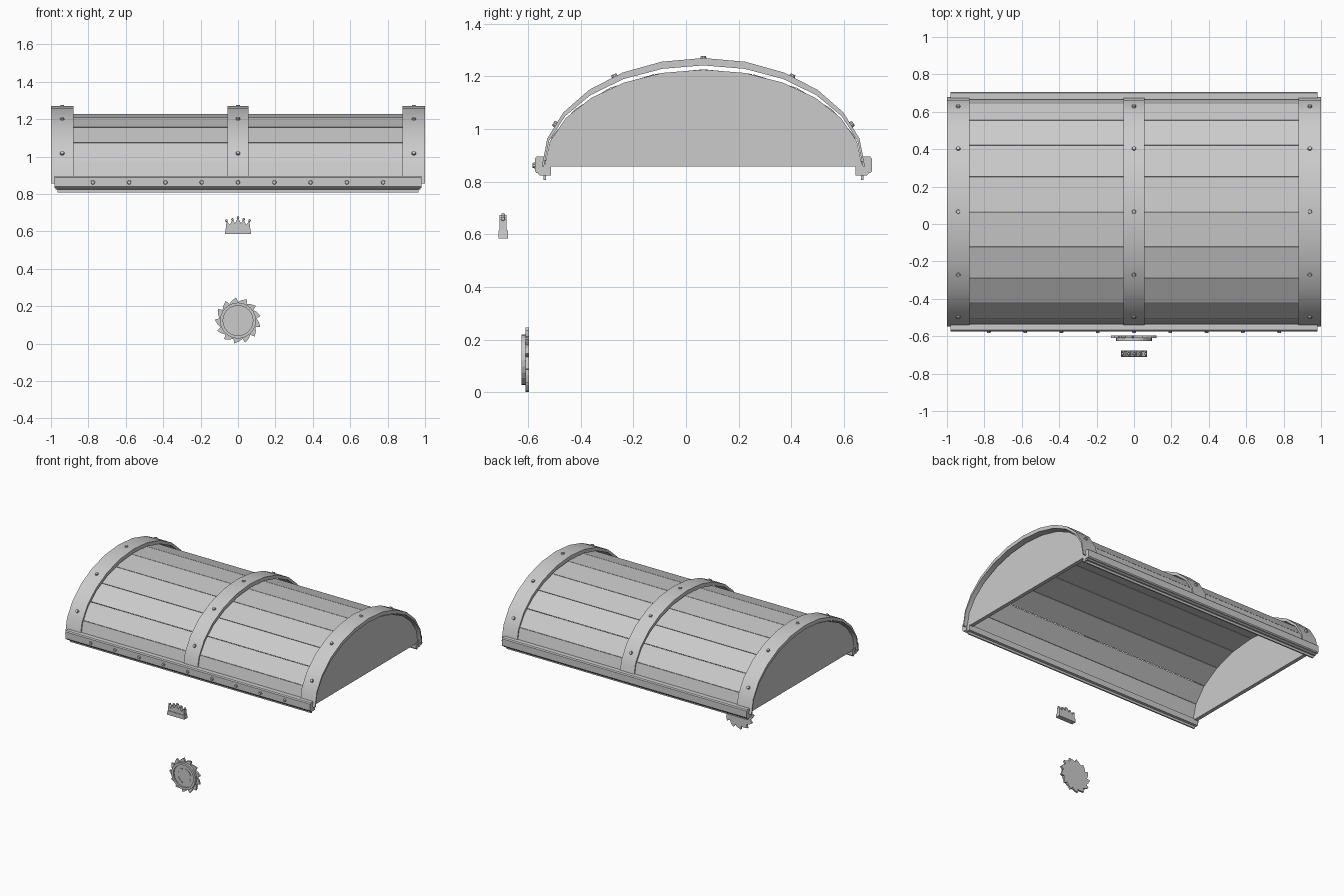
import bpy, bmesh, math
from mathutils import Vector, Matrix

cube = bpy.data.objects.get("Cube")
if cube:
    bpy.data.objects.remove(cube, do_unlink=True)

grey = bpy.data.materials.new("plain grey")
grey.use_nodes = True
GREY = (0.6, 0.6, 0.6, 1)
grey.diffuse_color = GREY
grey.node_tree.nodes["Principled BSDF"].inputs["Base Color"].default_value = GREY

CY, BASE = 0.066, 0.857          # centre line and spring height of the lid


def finish(name, bm, smooth=None):
    bmesh.ops.recalc_face_normals(bm, faces=bm.faces)
    mesh = bpy.data.meshes.new(name)
    bm.to_mesh(mesh)
    bm.free()
    mesh.materials.append(grey)
    obj = bpy.data.objects.new(name, mesh)
    bpy.context.collection.objects.link(obj)
    if smooth:
        bpy.ops.object.select_all(action='DESELECT')
        obj.select_set(True)
        bpy.context.view_layer.objects.active = obj
        bpy.ops.object.shade_smooth_by_angle(angle=math.radians(smooth))
    return obj


def prism(bm, points, start, end, axis):
    """Extrude a profile along x (points are y, z) or along y (points are x, z)."""
    def place(p, d):
        return (d, p[0], p[1]) if axis == 'x' else (p[0], d, p[1])
    a = [bm.verts.new(place(p, start)) for p in points]
    b = [bm.verts.new(place(p, end)) for p in points]
    n = len(points)
    bm.faces.new(a)
    bm.faces.new(b[::-1])
    for i in range(n):
        j = (i + 1) % n
        bm.faces.new((a[i], b[i], b[j], a[j]))


def solid(name, points, start, end, axis='x', smooth=None):
    bm = bmesh.new()
    prism(bm, points, start, end, axis)
    return finish(name, bm, smooth)


def arch(a, b, deg):
    t = math.radians(deg)
    return (CY + a * math.sin(t), BASE + b * math.cos(t))


def stud(bm, location, normal, radius=0.014, height=0.02):
    turn = Vector((0, 0, 1)).rotation_difference(Vector(normal)).to_matrix().to_4x4()
    bmesh.ops.create_cone(bm, cap_ends=True, segments=10, radius1=radius,
                          radius2=radius * 0.7, depth=height,
                          matrix=Matrix.Translation(location) @ turn)


# Curved lid: ten flat planks with hairline joints
for i in range(10):
    lo, hi = -90 + 18 * i + 0.15, -72 + 18 * i - 0.15
    solid(f"plank_{i + 1}", [arch(0.605, 0.37, lo), arch(0.605, 0.37, hi),
                             arch(0.591, 0.356, hi), arch(0.591, 0.356, lo)],
          -0.965, 0.965)

# Half-round end panels
half_round = [arch(0.604, 0.369, d) for d in range(-90, 91, 15)]
for name, s in (("right", -1), ("left", 1)):
    solid(f"end_panel_{name}", half_round, s * 0.945, s * 0.972)

# Three raised bands
outer = [arch(0.614, 0.413, d) for d in range(-90, 91, 15)]
inner = [arch(0.606, 0.385, d) for d in range(90, -91, -15)]
for name, x, w in (("right", -0.94, 0.06), ("middle", 0, 0.056), ("left", 0.94, 0.06)):
    bm = bmesh.new()
    rows = [[bm.verts.new((x + s, *p)) for p in ring]
            for s in (-w, w) for ring in (outer, inner[::-1])]
    ro, ri, lo, li = rows
    for p, q in ((ro, lo), (lo, li), (li, ri), (ri, ro)):
        for k in range(len(p) - 1):
            bm.faces.new((p[k], p[k + 1], q[k + 1], q[k]))
    for k in (0, -1):
        bm.faces.new((ro[k], lo[k], li[k], ri[k]))
    finish(f"band_{name}", bm, 35)

    # Studs along each band
    bm = bmesh.new()
    for d in (-67, -33.5, 0, 33.5, 67):
        t = math.radians(d)
        stud(bm, (x, *arch(0.61, 0.41, d)),
             (0, math.sin(t) / 0.614, math.cos(t) / 0.413))
    finish(f"band_studs_{name}", bm, 30)

# Side rails, lower lips and the thin sills under them
for name, s in (("front", -1), ("back", 1)):
    def side(points):
        return [(CY + s * d, z) for d, z in points]
    solid(f"rail_{name}", side([(0.600, 0.895), (0.634, 0.895), (0.640, 0.888),
                                (0.640, 0.840), (0.634, 0.833), (0.600, 0.833)]),
          -0.98, 0.98)
    solid(f"rail_lip_{name}", side([(0.578, 0.865), (0.628, 0.865), (0.628, 0.830),
                                    (0.620, 0.823), (0.578, 0.823)]), -0.975, 0.975)
    solid(f"sill_{name}", side([(0.598, 0.86), (0.608, 0.86), (0.608, 0.807),
                                (0.598, 0.807)]), -0.965, 0.965)

# Studs on the front rail
bm = bmesh.new()
for i in range(-4, 5):
    stud(bm, (i * 0.194, CY - 0.641, 0.862), (0, -1, 0), 0.013, 0.018)
finish("rail_studs", bm, 30)

# Small crown: base bar, five points, ball tips
solid("crown_base", [(-0.07, 0.585), (0.07, 0.585), (0.066, 0.615), (-0.066, 0.615)],
      -0.712, -0.677, 'y')
right_half = [(0.064, 0.615), (0.062, 0.658), (0.043, 0.635), (0.030, 0.664),
              (0.016, 0.643)]
crown = right_half + [(0, 0.674)] + [(-x, z) for x, z in reversed(right_half)]
solid("crown_points", crown, -0.708, -0.681, 'y')
bm = bmesh.new()
for x, z in ((-0.062, 0.658), (-0.03, 0.664), (0, 0.674), (0.03, 0.664), (0.062, 0.658)):
    bmesh.ops.create_icosphere(bm, subdivisions=1, radius=0.008,
                               matrix=Matrix.Translation((x, -0.695, z)))
finish("crown_balls", bm, 60)

# Toothed medallion
MZ = 0.123


def polar(r, deg):
    t = math.radians(deg)
    return (r * math.sin(t), MZ + r * math.cos(t))


teeth = []
for i in range(13):
    d = i * 360 / 13
    teeth += [polar(0.100, d), polar(0.111, d + 10), polar(0.124, d + 23),
              polar(0.114, d + 25)]
solid("medallion_teeth", teeth, -0.609, -0.596, 'y')
solid("medallion_disc", [polar(0.094, d) for d in range(0, 360, 15)],
      -0.616, -0.598, 'y', 30)


def ring_part(bm, r0, r1, start, end, step, front, back):
    for d in range(start, end, step):
        prism(bm, [polar(r0, d), polar(r1, d), polar(r1, d + step), polar(r0, d + step)],
              front, back, 'y')


bm = bmesh.new()
ring_part(bm, 0.080, 0.096, 0, 360, 15, -0.625, -0.606)
finish("medallion_rim", bm)

# Plain broken ring in the middle of the medallion
bm = bmesh.new()
for d in range(0, 360, 90):
    ring_part(bm, 0.046, 0.056, d + 15, d + 75, 15, -0.620, -0.614)
finish("medallion_inner_ring", bm)
